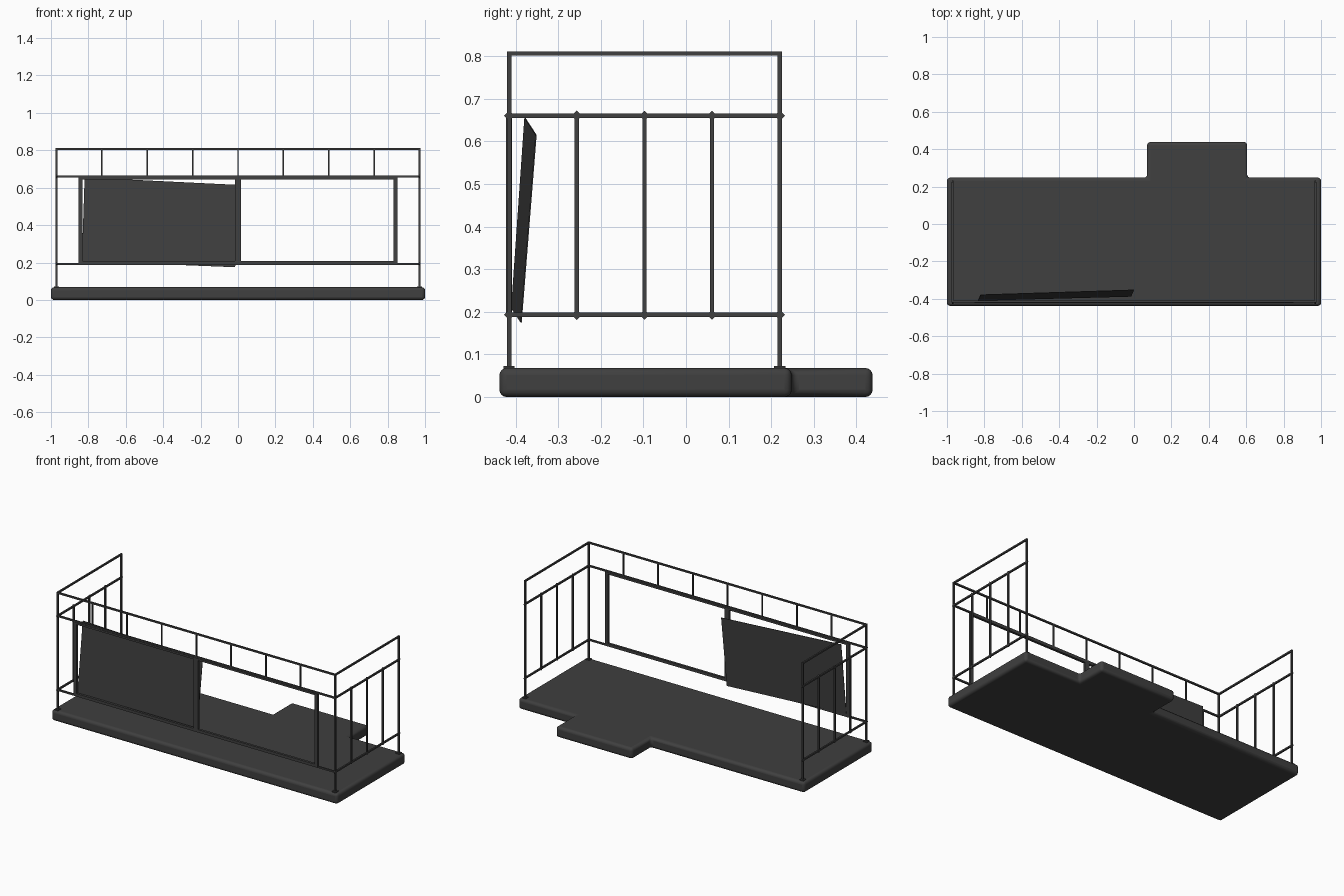
import bpy
import bmesh
from mathutils import Vector

if "Cube" in bpy.data.objects:
    bpy.data.objects.remove(bpy.data.objects["Cube"])


def make_material(name, value):
    mat = bpy.data.materials.new(name)
    mat.use_nodes = True
    color = (value, value, value, 1)
    mat.diffuse_color = color
    mat.node_tree.nodes["Principled BSDF"].inputs["Base Color"].default_value = color
    return mat


charcoal = make_material("charcoal", 0.05)


def finish(name, bm):
    bmesh.ops.recalc_face_normals(bm, faces=bm.faces)
    mesh = bpy.data.meshes.new(name)
    bm.to_mesh(mesh)
    bm.free()
    mesh.materials.append(charcoal)
    obj = bpy.data.objects.new(name, mesh)
    bpy.context.collection.objects.link(obj)
    return obj


def add_box(bm, lo, hi):
    lo, hi = Vector(lo), Vector(hi)
    verts = bmesh.ops.create_cube(bm, size=1)["verts"]
    for v in verts:
        v.co = (lo + hi) / 2 + v.co * (hi - lo)


def add_bar(bm, a, b, width=0.01):
    # Square bar along one axis, overrunning its ends by half a width
    half = Vector((width, width, width)) / 2
    add_box(bm, Vector(a) - half, Vector(b) + half)


def add_weld(bm, x, y, z, r=0.012):
    # Diamond-shaped gusset in the plane of the side railing
    rim = [(0, r), (r, 0), (0, -r), (-r, 0)]
    loops = [[bm.verts.new((x + dx, y + dy, z + dz)) for dy, dz in rim]
             for dx in (-0.004, 0.004)]
    bm.faces.new(loops[0])
    bm.faces.new(loops[1])
    for i in range(4):
        j = (i + 1) % 4
        bm.faces.new((loops[0][i], loops[0][j], loops[1][j], loops[1][i]))


# Floor slab with its rear step
FLOOR = 0.068
outline = [(-1, -0.438), (1, -0.438), (1, 0.248), (0.605, 0.248),
           (0.605, 0.438), (0.07, 0.438), (0.07, 0.248), (-1, 0.248)]
bm = bmesh.new()
base = bm.faces.new([bm.verts.new((x, y, 0)) for x, y in outline])
top = bmesh.ops.extrude_face_region(bm, geom=[base])["geom"]
for v in top:
    if isinstance(v, bmesh.types.BMVert):
        v.co.z = FLOOR
slab = finish("floor_slab", bm)
bevel = slab.modifiers.new("rounded_edges", "BEVEL")
bevel.width = 0.017
bevel.segments = 4
bpy.context.view_layer.objects.active = slab
slab.select_set(True)
bpy.ops.object.shade_smooth_by_angle()
slab.select_set(False)

# Railing dimensions
SIDE, FRONT, BACK = 0.97, -0.415, 0.22
LOW, MID, TOP = 0.193, 0.66, 0.806

# Side railings
for name, x in (("left", SIDE), ("right", -SIDE)):
    bm = bmesh.new()
    for y in (FRONT, BACK):
        add_bar(bm, (x, y, FLOOR), (x, y, TOP))
        add_box(bm, (x - 0.013, y - 0.013, FLOOR - 0.004),
                (x + 0.013, y + 0.013, FLOOR + 0.005))
    for z in (LOW, MID, TOP):
        add_bar(bm, (x, FRONT, z), (x, BACK, z))
    step = (BACK - FRONT) / 4
    for i in range(5):
        y = FRONT + i * step
        if 0 < i < 4:
            add_bar(bm, (x, y, LOW), (x, y, MID))
        for z in (LOW, MID):
            add_weld(bm, x, y, z)
    finish(name + "_railing", bm)

# Front railing
bm = bmesh.new()
for z in (LOW, MID, TOP):
    add_bar(bm, (-SIDE, FRONT, z), (SIDE, FRONT, z))
for i in range(1, 8):
    x = -SIDE + i * SIDE / 4
    add_bar(bm, (x, FRONT, MID), (x, FRONT, TOP), 0.008)
finish("front_railing", bm)

# Two panel frames
Y0, Y1, Z0, Z1 = -0.423, -0.408, 0.196, 0.656
for name, x0, x1 in (("right", -0.853, 0), ("left", 0, 0.853)):
    bm = bmesh.new()
    outer_r, outer_l = (0.022, 0.015) if x0 < 0 else (0.015, 0.022)
    add_box(bm, (x0, Y0, Z0), (x0 + outer_r, Y1, Z1))
    add_box(bm, (x1 - outer_l, Y0, Z0), (x1, Y1, Z1))
    for z in (Z0, Z1 - 0.012):
        add_box(bm, (x0, Y0, z), (x1, Y1, z + 0.012))
    finish(name + "_panel_frame", bm)

# Loose panel leaning out of its frame
bm = bmesh.new()
corners = [(-0.835, -0.409, 0.208), (-0.015, -0.387, 0.175),
           (0, -0.352, 0.615), (-0.82, -0.378, 0.655)]
bm.faces.new([bm.verts.new(c) for c in corners])
panel = finish("loose_panel", bm)
solid = panel.modifiers.new("thickness", "SOLIDIFY")
solid.thickness = 0.003
solid.offset = 0
